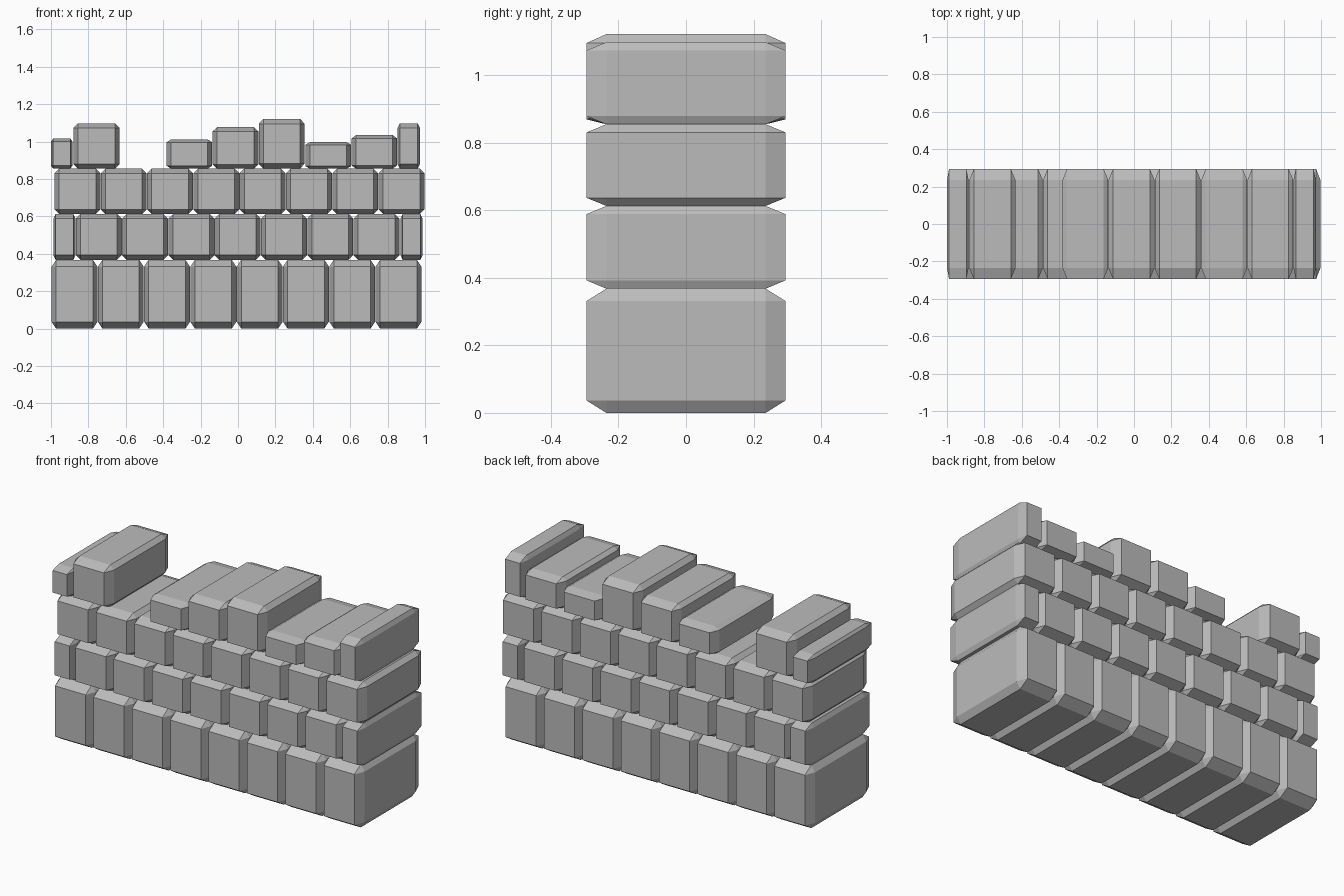
import bpy, bmesh
from mathutils import Vector

cube = bpy.data.objects.get("Cube")
if cube:
    bpy.data.objects.remove(cube, do_unlink=True)

# One stone colour for the whole wall
stone = bpy.data.materials.new("stone_grey")
stone.use_nodes = True
colour = (0.5, 0.5, 0.5, 1)
stone.diffuse_color = colour
stone.node_tree.nodes["Principled BSDF"].inputs["Base Color"].default_value = colour

DEPTH = 0.59
PITCH = 0.2475
GAP = 0.002


def add_block(name, x0, x1, z0, z1):
    """Chamfered unit cube stretched to size, so the chamfer follows each side."""
    bm = bmesh.new()
    bmesh.ops.create_cube(bm, size=1)
    bmesh.ops.bevel(bm, geom=bm.edges[:], offset=0.1, segments=1,
                    affect='EDGES', profile=0.5)
    bmesh.ops.scale(bm, vec=Vector((x1 - x0, DEPTH, z1 - z0)), verts=bm.verts)
    mesh = bpy.data.meshes.new(name)
    bm.to_mesh(mesh)
    bm.free()
    mesh.materials.append(stone)
    obj = bpy.data.objects.new(name, mesh)
    obj.location = ((x0 + x1) / 2, 0, (z0 + z1) / 2)
    bpy.context.collection.objects.link(obj)


def add_course(name, start, count, z0, z1):
    """A row of equal blocks."""
    for i in range(count):
        x = start + i * PITCH
        add_block(f"{name}_block_{i + 1}", x, x + PITCH - GAP, z0, z1)


# Tall base course and two upper courses
add_course("base", -0.997, 8, 0, 0.368)
add_course("second", -0.867, 7, 0.368, 0.613)
add_course("third", -0.981, 8, 0.613, 0.855)

# Half blocks closing the ends of the second course
add_block("second_half_right", -0.987, -0.869, 0.368, 0.613)
add_block("second_half_left", 0.869, 0.987, 0.368, 0.613)

# Broken top course: left edge, right edge, top height
top_course = [
    (-1.0, -0.885, 1.016), (-0.88, -0.634, 1.098),
    (-0.382, -0.138, 1.012), (-0.136, 0.109, 1.077),
    (0.111, 0.356, 1.122), (0.36, 0.605, 0.997),
    (0.607, 0.851, 1.035), (0.853, 0.972, 1.098),
]
for i, (x0, x1, top) in enumerate(top_course):
    add_block(f"top_block_{i + 1}", x0, x1, 0.855, top)
